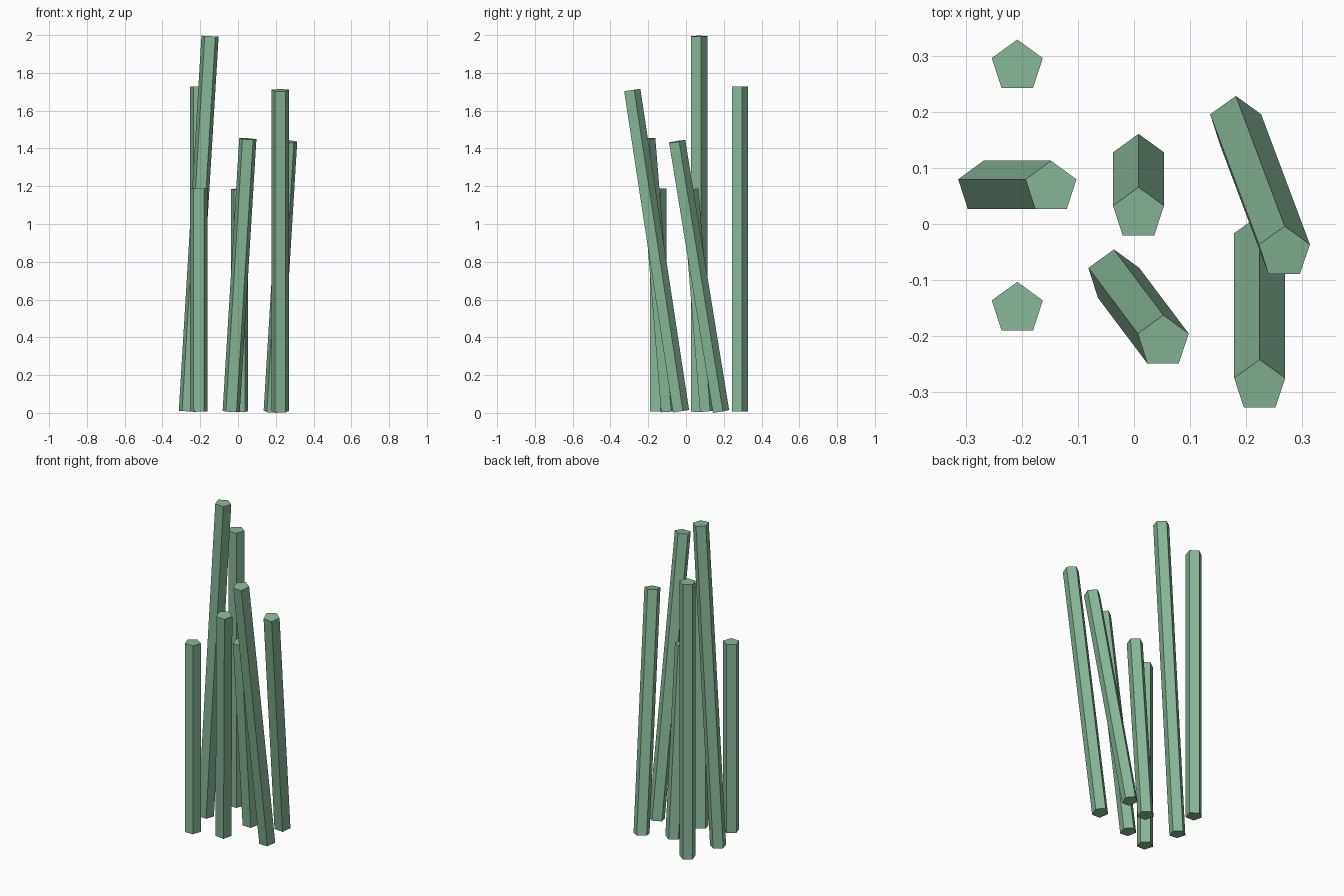
import bpy
import math

if "Cube" in bpy.data.objects:
    bpy.data.objects.remove(bpy.data.objects["Cube"])

RADIUS = 0.0478
BASE_Z = 0.008

green = bpy.data.materials.new("soft_green")
green.diffuse_color = (0.246, 0.479, 0.314, 1.0)
green.use_nodes = True
green.node_tree.nodes["Principled BSDF"].inputs["Base Color"].default_value = green.diffuse_color


def stick(name, base, top, length):
    """Five-sided rod from its base centre, leaning towards the top centre (x, y)."""
    dx, dy = top[0] - base[0], top[1] - base[1]
    dz = math.sqrt(length ** 2 - dx ** 2 - dy ** 2)
    bpy.ops.mesh.primitive_cylinder_add(
        vertices=5, radius=RADIUS, depth=length,
        location=(base[0] + dx / 2, base[1] + dy / 2, BASE_Z + dz / 2),
        rotation=(math.asin(-dy / length), math.atan2(dx, dz), 0))
    obj = bpy.context.object
    obj.name = name
    obj.data.materials.append(green)


# Upright sticks on the left
stick("back_left_stick", (-0.208, 0.281), (-0.208, 0.281), 1.72)
stick("front_left_stick", (-0.208, -0.151), (-0.208, -0.151), 1.18)

# Leaning sticks
stick("tall_left_stick", (-0.268, 0.065), (-0.148, 0.065), 1.99)
stick("centre_stick", (0.008, 0.113), (0.008, 0.018), 1.18)
stick("front_centre_stick", (-0.036, -0.093), (0.052, -0.210), 1.45)
stick("back_right_stick", (0.181, 0.181), (0.268, -0.051), 1.45)
stick("front_right_stick", (0.224, -0.031), (0.224, -0.289), 1.72)
